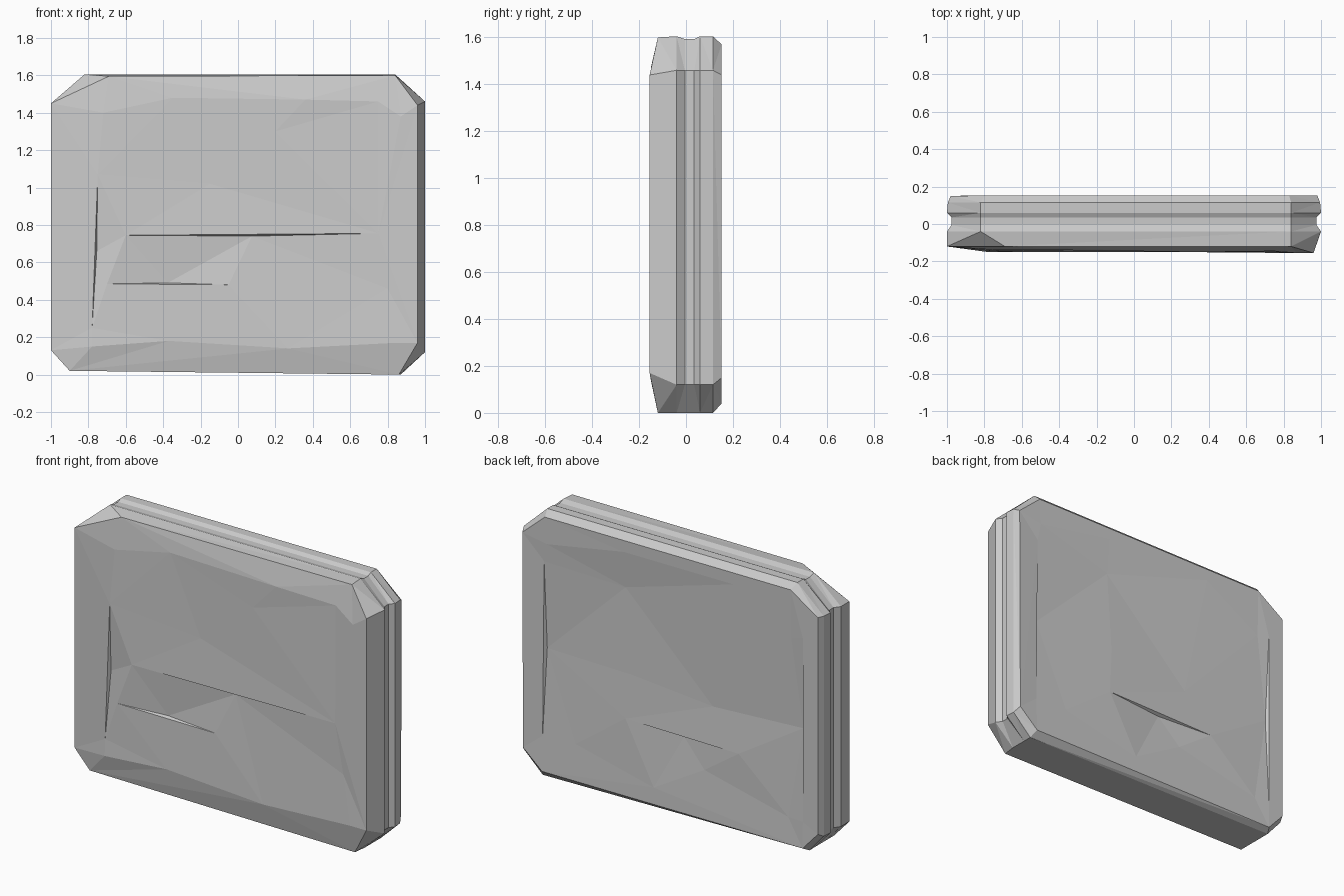
import bpy, bmesh
from mathutils import Vector
from mathutils.geometry import delaunay_2d_cdt

if "Cube" in bpy.data.objects:
    bpy.data.objects.remove(bpy.data.objects["Cube"])

bm = bmesh.new()

# Chipped octagonal outline (x, z), anticlockwise from bottom left
OUTLINE = [(-.90, .02), (.87, 0), (1, .12), (1, 1.46),
           (.84, 1.605), (-.82, 1.605), (-1, 1.45), (-1, .13)]


def ring(points):
    return [bm.verts.new(p) for p in points]


def outline_ring(y, side=0.0, top=0.0):
    """Outline at depth y, with the side edges and top pulled inwards."""
    pts = []
    for x, z in OUTLINE:
        if abs(x) > .95:
            x -= side if x > 0 else -side
        if z > 1.6:
            z -= top
        pts.append((x, y, z))
    return ring(pts)


def bridge(a, b):
    for i in range(len(a)):
        j = (i + 1) % len(a)
        bm.faces.new((a[i], a[j], b[j], b[i]))


def cap(rim, dents, slits, inward):
    """Close a rim with a faceted face through surface dents and thin cracks."""
    verts = list(rim)
    edges = [(i, (i + 1) % len(rim)) for i in range(len(rim))]
    verts += ring(dents)
    for a, b, offset in slits:
        a, b = Vector(a), Vector(b)
        mid = (a + b) / 2 + Vector(offset) + Vector((0, inward * .02, 0))
        n = len(verts)
        verts += ring([a, b, mid])
        edges += [(n, n + 1), (n + 1, n + 2), (n + 2, n)]
    flat = [Vector((v.co.x, v.co.z)) for v in verts]
    _, _, faces, origin, _, _ = delaunay_2d_cdt(flat, edges, [], 1, 1e-5)
    for f in faces:
        if all(origin[i] for i in f):
            bm.faces.new([verts[origin[i][0]] for i in f])


# Front rim, edge bands with a shallow groove round the sides, back rim
front = ring([(-.90, -.12, .02), (.86, -.12, 0), (.96, -.155, .17), (.96, -.155, 1.44),
              (.84, -.12, 1.60), (-.69, -.12, 1.595), (-1, -.12, 1.45), (-1, -.12, .13)])
back = ring([(-.88, .152, .04), (.85, .152, .04), (.975, .152, .15), (.98, .152, 1.44),
             (.83, .152, 1.57), (-.80, .152, 1.57), (-.98, .15, 1.45), (-.98, .15, .15)])
bands = [front, outline_ring(-.04), outline_ring(-.005, .025, .012),
         outline_ring(.035, .025, .012), outline_ring(.06), outline_ring(.115, .005), back]
for a, b in zip(bands, bands[1:]):
    bridge(a, b)

# Front face: bulged border, slight hollows and cracks
cap(front,
    [(-.78, -.15, .15), (-.37, -.15, .18), (.27, -.15, .14), (.85, -.155, .17),
     (-.35, -.14, 1.48), (.20, -.145, 1.30), (.36, -.15, 1.47), (.75, -.145, 1.46),
     (.87, -.155, 1.38), (-.72, -.14, 1.40), (.80, -.145, .46), (-.15, -.14, 1.02)],
    [((-.60, -.15, .745), (.75, -.15, .755), (0, 0, -.010)),
     ((-.78, -.145, .25), (-.75, -.145, 1.07), (.010, 0, 0)),
     ((-.70, -.145, .485), (-.05, -.145, .48), (0, 0, .008))], 1)

# Back face: raised rim round a gently hollowed middle
cap(back,
    [(-.27, .130, .72), (.28, .135, .77), (.63, .145, .26), (.11, .150, .14),
     (-.22, .140, .33), (.31, .130, 1.28), (.31, .150, 1.50), (-.42, .150, 1.50),
     (.82, .150, 1.41), (-.80, .145, 1.28), (-.78, .145, .20)],
    [((.84, .145, 1.30), (.85, .145, .25), (-.012, 0, 0)),
     ((.30, .145, .50), (-.45, .145, .49), (0, 0, -.010)),
     ((-.88, .15, 1.30), (-.88, .15, .20), (.010, 0, 0))], -1)

bmesh.ops.triangulate(bm, faces=[f for f in bm.faces if len(f.verts) > 3])
bmesh.ops.recalc_face_normals(bm, faces=bm.faces)

mesh = bpy.data.meshes.new("stone_slab")
bm.to_mesh(mesh)
bm.free()
slab = bpy.data.objects.new("stone_slab", mesh)
bpy.context.collection.objects.link(slab)
